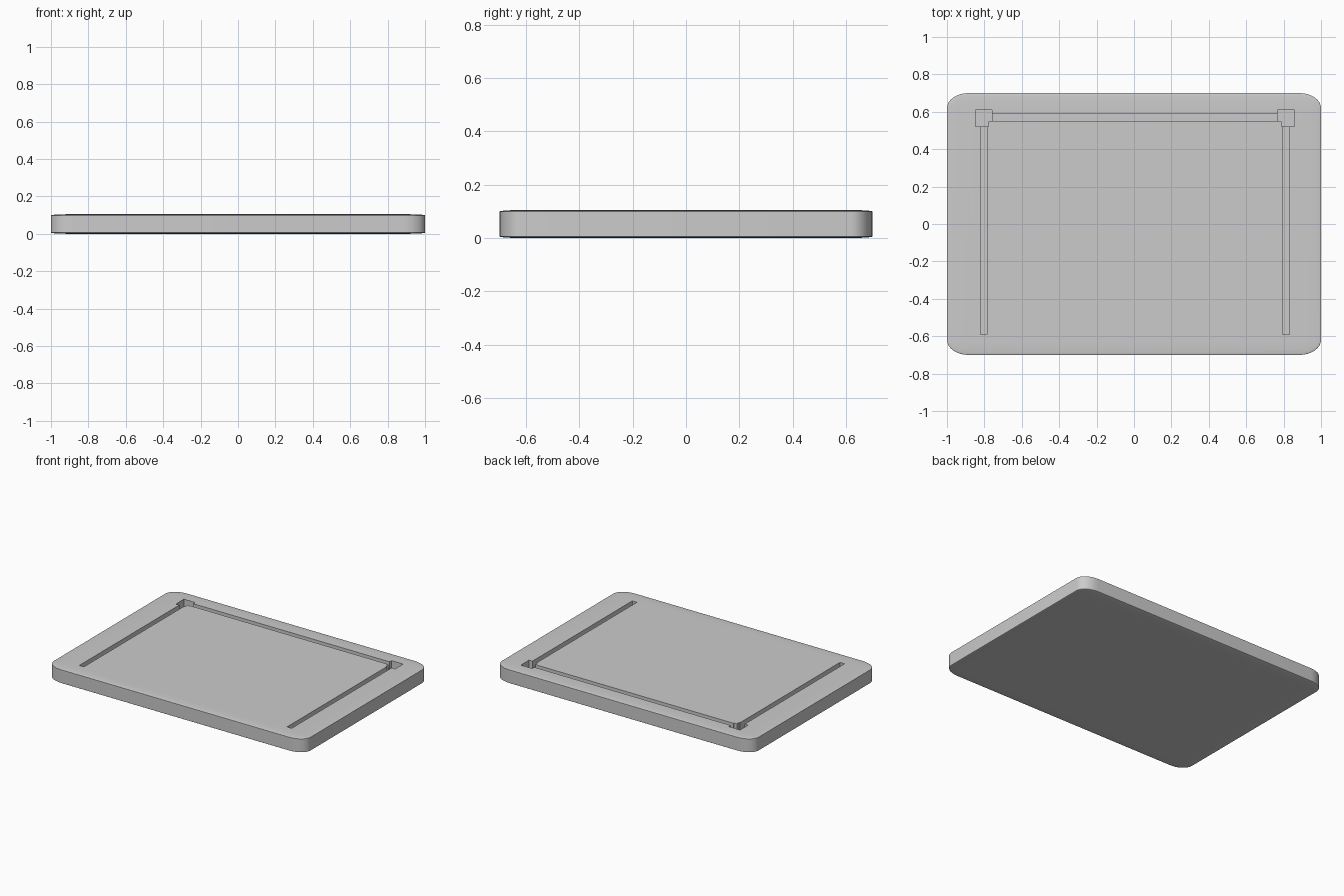
import bpy

if "Cube" in bpy.data.objects:
    bpy.data.objects.remove(bpy.data.objects["Cube"])

HEIGHT = 0.105

# Slab: rounded cube squashed flat, so the rounding squashes with it
bpy.ops.mesh.primitive_cube_add(size=2)
slab = bpy.context.object
slab.name = "base_slab"
bevel = slab.modifiers.new("rounding", "BEVEL")
bevel.width = 0.115
bevel.segments = 8
bpy.ops.object.modifier_apply(modifier=bevel.name)
slab.scale = (1, 0.7, HEIGHT / 2)
slab.location.z = HEIGHT / 2
bpy.ops.object.transform_apply(location=True, rotation=True, scale=True)


def cut(name, x0, x1, y0, y1, depth):
    """Sink a rectangular recess into the top of the slab."""
    top, low = HEIGHT + 0.05, HEIGHT - depth
    bpy.ops.mesh.primitive_cube_add(
        size=1, location=((x0 + x1) / 2, (y0 + y1) / 2, (top + low) / 2))
    cutter = bpy.context.object
    cutter.name = name
    cutter.scale = (x1 - x0, y1 - y0, top - low)
    bpy.ops.object.transform_apply(location=False, rotation=False, scale=True)
    cutter.hide_render = True
    mod = slab.modifiers.new(name, "BOOLEAN")
    mod.operation = "DIFFERENCE"
    mod.solver = "EXACT"
    mod.object = cutter
    bpy.context.view_layer.objects.active = slab
    bpy.ops.object.modifier_apply(modifier=mod.name)
    bpy.data.objects.remove(cutter, do_unlink=True)


# Side grooves and notched corner sockets, left and right
for side, cx in ((-1, -0.803), (1, 0.813)):
    cut("side_groove", cx - 0.018, cx + 0.018, -0.59, 0.55, 0.05)
    inner, outer, notch = cx - side * 0.045, cx + side * 0.045, cx - side * 0.025
    cut("socket_back", *sorted((inner, outer)), 0.547, 0.61, 0.06)
    cut("socket_front", *sorted((notch, outer)), 0.52, 0.58, 0.06)

# Rear groove joining the sockets
cut("rear_groove", -0.78, 0.79, 0.552, 0.588, 0.05)

bpy.ops.object.select_all(action="DESELECT")
slab.select_set(True)
bpy.context.view_layer.objects.active = slab
bpy.ops.object.shade_smooth_by_angle()
